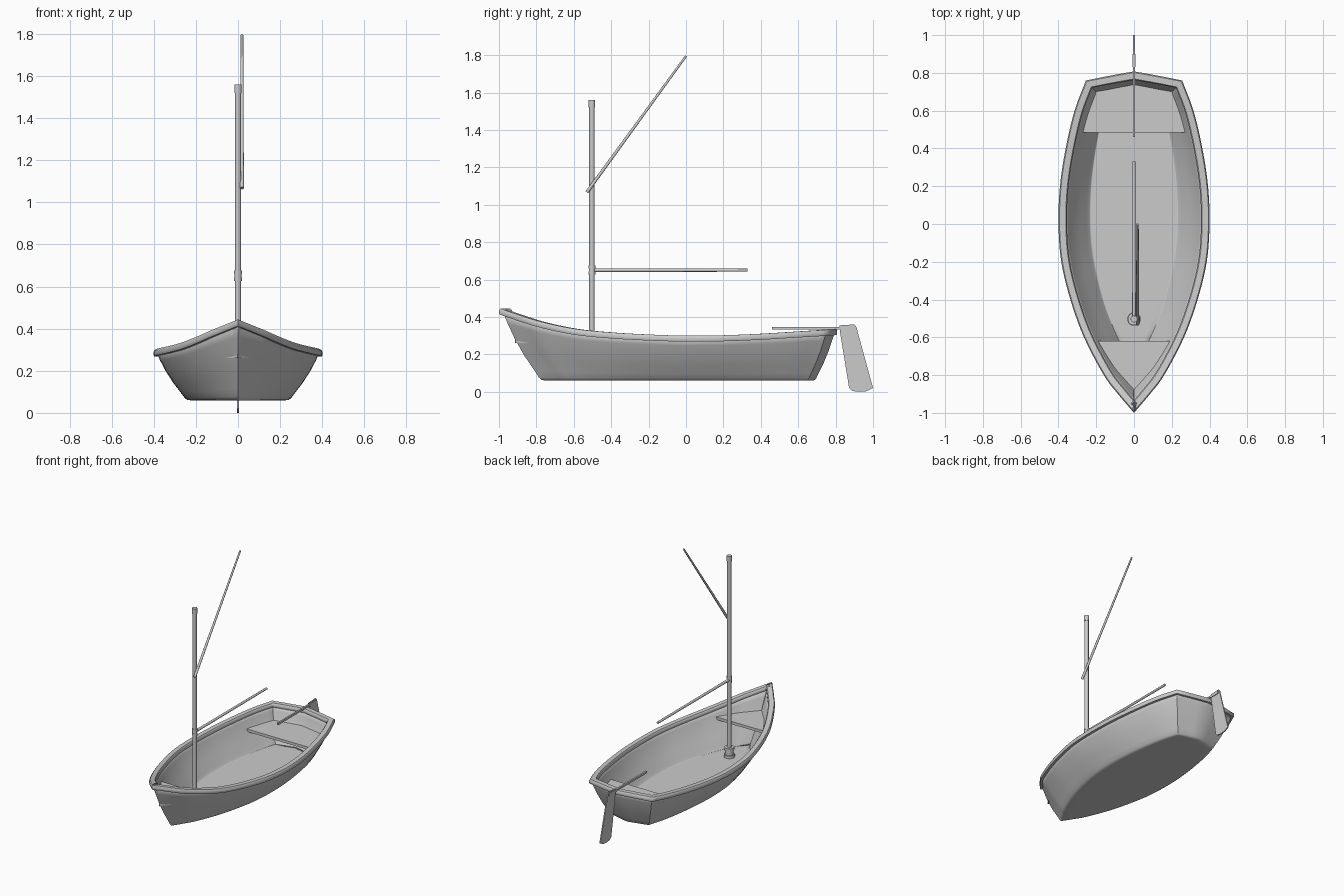
import bpy, bmesh, math
from mathutils import Vector

if "Cube" in bpy.data.objects:
    bpy.data.objects.remove(bpy.data.objects["Cube"])


def finish(bm, name, angle=35):
    bmesh.ops.recalc_face_normals(bm, faces=bm.faces)
    me = bpy.data.meshes.new(name)
    bm.to_mesh(me)
    bm.free()
    ob = bpy.data.objects.new(name, me)
    bpy.context.collection.objects.link(ob)
    bpy.ops.object.select_all(action='DESELECT')
    ob.select_set(True)
    bpy.context.view_layer.objects.active = ob
    bpy.ops.object.shade_smooth_by_angle(angle=math.radians(angle))
    return ob


def loft(bm, rings, wrap=False):
    rows = [[bm.verts.new(p) for p in r] for r in rings]
    pairs = list(zip(rows, rows[1:])) + ([(rows[-1], rows[0])] if wrap else [])
    for a, b in pairs:
        for i in range(len(a)):
            j = (i + 1) % len(a)
            bm.faces.new((a[i], a[j], b[j], b[i]))
    return rows


def spline(pts, n):
    """Catmull-Rom through 2D points."""
    p = [Vector(q) for q in pts]
    p = [2 * p[0] - p[1]] + p + [2 * p[-1] - p[-2]]
    out = []
    for a, b, c, d in zip(p, p[1:], p[2:], p[3:]):
        for k in range(n):
            t = k / n
            out.append(0.5 * (2 * b + (c - a) * t + (2 * a - 5 * b + 4 * c - d) * t * t
                              + (3 * b - a - 3 * c + d) * t ** 3))
    return out + [p[-2]]


def inset(loop, d):
    """Move a counter-clockwise 2D loop inwards with mitred corners."""
    out = []
    for i, p in enumerate(loop):
        a = (p - loop[i - 1]).normalized()
        b = (loop[(i + 1) % len(loop)] - p).normalized()
        na, nb = Vector((-a.y, a.x)), Vector((-b.y, b.x))
        m = (na + nb).normalized()
        out.append(p + m * d / max(m.dot(na), 0.3))
    return out


# outline of the gunwale seen from above, and its height along the boat
half = spline([(0, -1), (.085, -.9), (.16, -.8), (.265, -.6), (.337, -.4), (.385, -.2),
               (.4, 0), (.392, .2), (.362, .4), (.315, .6), (.255, .76)], 5)
half += [Vector((.17, .777)), Vector((.085, .793)), Vector((0, .808))]
outline = half + [Vector((-p.x, p.y)) for p in half[-2:0:-1]]
sheer_pts = spline([(-1, .445), (-.8, .38), (-.6, .337), (-.4, .317), (-.2, .306),
                    (0, .30), (.2, .302), (.4, .31), (.6, .322), (.81, .335)], 8)


def sheer(y):
    for a, b in zip(sheer_pts, sheer_pts[1:]):
        if y <= b.x:
            return a.y + (b.y - a.y) * (y - a.x) / (b.x - a.x)
    return sheer_pts[-1].y


heights = [sheer(p.y) for p in outline]
hull_top = inset(outline, .012)
Z0 = .06


def hull_xy(f):
    """Hull waterline: f=0 at the chine, f=1 at the gunwale."""
    return [Vector((p.x * (.62 + .38 * f), (.82 * p.y + .035) * (1 - f) + p.y * f))
            for p in hull_top]


# hull shell
bm = bmesh.new()
rings = []
for f, g in [(-.3, 0), (-.08, 0), (.0, .008), (.08, .045), (.2, .15), (.45, .36),
             (.69, .6), (.87, .82), (1, 1)]:
    rings.append([(p.x, p.y, Z0 + g * (h - .012 - Z0)) for p, h in zip(hull_xy(f), heights)])
rows = loft(bm, rings)
bm.faces.new(rows[0])
hull = finish(bm, "hull", 40)
mod = hull.modifiers.new("thickness", 'SOLIDIFY')
mod.thickness = .024
mod.offset = -1

# gunwale rail
bm = bmesh.new()
rings = []
for d, dz in [(.003, -.032), (0, -.026), (0, -.008), (.006, 0), (.039, 0), (.045, -.008),
              (.045, -.026), (.041, -.032)]:
    rings.append([(p.x, p.y, h + dz) for p, h in zip(inset(outline, d), heights)])
loft(bm, rings, wrap=True)
finish(bm, "gunwale", 50)

# bow and stern seats, cut from the hull waterline
for name, f, z, cut, side in [("bow_seat", .76, .28, -.62, 1), ("stern_seat", .68, .222, .485, -1)]:
    bm = bmesh.new()
    face = bm.faces.new([bm.verts.new((p.x, p.y, z)) for p in inset(hull_xy(f), .012)])
    bmesh.ops.bisect_plane(bm, geom=bm.verts[:] + bm.edges[:] + bm.faces[:],
                           plane_co=(0, cut, 0), plane_no=(0, side, 0), clear_outer=True)
    ext = bmesh.ops.extrude_face_region(bm, geom=bm.faces[:])
    bmesh.ops.translate(bm, vec=(0, 0, -.02),
                        verts=[v for v in ext["geom"] if isinstance(v, bmesh.types.BMVert)])
    finish(bm, name)


def spar(name, a, b, r1, r2):
    a, b = Vector(a), Vector(b)
    bm = bmesh.new()
    bmesh.ops.create_cone(bm, cap_ends=True, segments=20, radius1=r1, radius2=r2,
                          depth=(b - a).length)
    rot = (b - a).to_track_quat('Z', 'Y').to_matrix().to_4x4()
    rot.translation = (a + b) / 2
    bm.transform(rot)
    return finish(bm, name)


# mast with fittings
M = -.503
for name, z1, z2, r in [("mast", .08, 1.53, .0145), ("mast_cap", 1.52, 1.56, .0175),
                        ("boom_collar_low", .627, .642, .0185), ("boom_collar", .642, .66, .0165),
                        ("boom_collar_high", .66, .675, .0185),
                        ("mast_step_base", .08, .105, .036), ("mast_step", .105, .135, .029),
                        ("mast_step_ring", .135, .155, .033)]:
    spar(name, (0, M, z1), (0, M, z2), r, r)
# boom and gaff
spar("boom", (0, M + .01, .65), (0, .33, .65), .0095, .008)
spar("gaff", (.019, -.53, 1.067), (.019, 0, 1.795), .009, .006)


def plate(name, profile, t):
    """Extrude a side (y, z) profile to thickness t."""
    bm = bmesh.new()
    rows = loft(bm, [[(s * t / 2, y, z) for y, z in profile] for s in (-1, 1)])
    for r in rows:
        bm.faces.new(r)
    return finish(bm, name)


# rudder, its head and the tiller
plate("rudder", [(.82, .355), (.9, .36), (.912, .345), (.918, .32), (1, .02), (.965, .003),
                 (.93, 0), (.89, .004), (.872, .02), (.825, .31)], .008)
plate("rudder_head", [(.83, .328), (.9, .328), (.9, .352), (.83, .352)], .018)
plate("tiller", [(.46, .333), (.9, .333), (.9, .347), (.46, .347)], .012)
